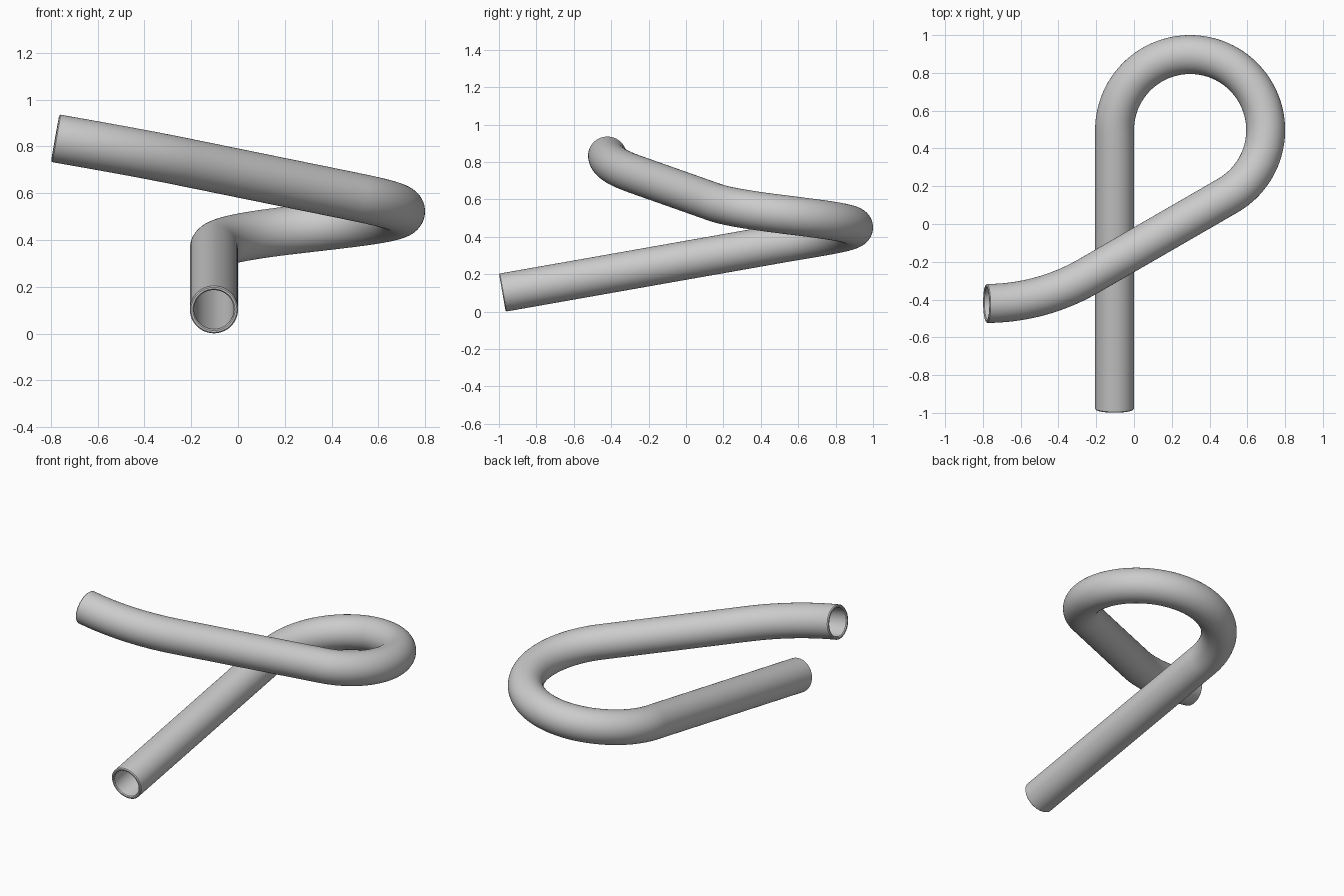
import bpy, bmesh, math
from mathutils import Vector

if "Cube" in bpy.data.objects:
    bpy.data.objects.remove(bpy.data.objects["Cube"])

R_OUT, R_IN, BEVEL = 0.103, 0.085, 0.005
SIDES = 64
SLOPE = math.tan(math.radians(10))      # rise of the straight runs
CX, CY, BEND = 0.297, 0.497, 0.4        # big loop in plan
BEND2, RUN = 1.08, 0.853                # end bend radius, second straight length

# Centre line: straight run
start = Vector((CX - BEND, -0.982, 0.1015))
z1 = start.z + (CY - start.y) * SLOPE
path = [start.lerp(Vector((start.x, CY, z1)), i / 8) for i in range(8)]

# Centre line: 240 degree loop, its rise eased into both straights
sweep = math.radians(240)
rise, m = 0.223, BEND * sweep * SLOPE
for i in range(97):
    t = i / 96
    a = math.pi - sweep * t
    z = z1 + rise * (3*t*t - 2*t**3) + m * (2*t**3 - 3*t*t + t)
    path.append(Vector((CX + BEND * math.cos(a), CY + BEND * math.sin(a), z)))

# Centre line: second straight, then gentle 30 degree bend
p = path[-1].copy()
d = Vector((-math.cos(math.pi / 6), -0.5, SLOPE))
path += [p + d * RUN * i / 8 for i in range(1, 9)]
p = path[-1].copy()
for i in range(1, 25):
    a = math.radians(30 * i / 24)
    h = math.pi / 6 - a
    path.append(p + Vector((-BEND2 * (0.5 - math.sin(h)),
                            -BEND2 * (math.cos(h) - math.cos(math.pi / 6)),
                            BEND2 * a * SLOPE)))

n = len(path)
tangents = [(path[min(i + 1, n - 1)] - path[max(i - 1, 0)]).normalized() for i in range(n)]

# Stations: outer wall forward, bevelled rim, inner wall back, bevelled rim
stations = [(0, R_OUT - BEVEL, 0), (0, R_OUT, BEVEL)]
stations += [(i, R_OUT, 0) for i in range(1, n - 1)]
stations += [(n - 1, R_OUT, -BEVEL), (n - 1, R_OUT - BEVEL, 0),
             (n - 1, R_IN + BEVEL, 0), (n - 1, R_IN, -BEVEL)]
stations += [(i, R_IN, 0) for i in range(n - 2, 0, -1)]
stations += [(0, R_IN, BEVEL), (0, R_IN + BEVEL, 0)]

bm = bmesh.new()
rings = []
for i, r, off in stations:
    t = tangents[i]
    side = t.cross(Vector((0, 0, 1))).normalized()
    up = side.cross(t)
    c = path[i] + t * off
    rings.append([bm.verts.new(c + r * (math.cos(a) * side + math.sin(a) * up))
                  for a in (2 * math.pi * k / SIDES for k in range(SIDES))])
for j, A in enumerate(rings):
    B = rings[(j + 1) % len(rings)]
    for k in range(SIDES):
        q = (k + 1) % SIDES
        bm.faces.new((A[k], A[q], B[q], B[k]))
bmesh.ops.recalc_face_normals(bm, faces=bm.faces)

# Hollow bent pipe
mesh = bpy.data.meshes.new("bent_pipe")
bm.to_mesh(mesh)
bm.free()
pipe = bpy.data.objects.new("bent_pipe", mesh)
bpy.context.collection.objects.link(pipe)
bpy.context.view_layer.objects.active = pipe
pipe.select_set(True)
bpy.ops.object.shade_smooth_by_angle(angle=math.radians(30))
